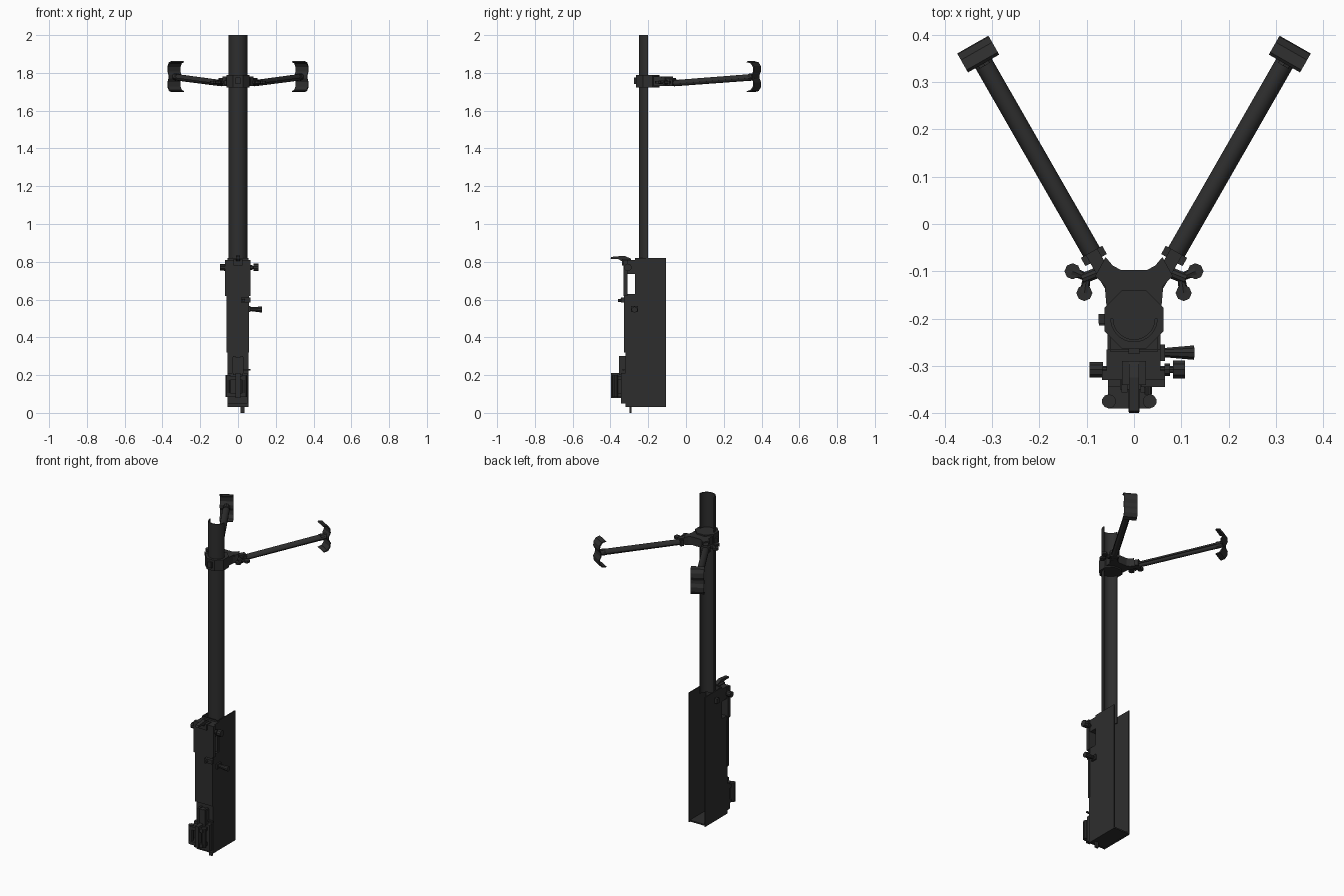
import bpy, bmesh, math
from mathutils import Vector

if "Cube" in bpy.data.objects:
    bpy.data.objects.remove(bpy.data.objects["Cube"])

gunmetal = bpy.data.materials.new("dark_gunmetal")
gunmetal.diffuse_color = (0.027, 0.027, 0.027, 1)
gunmetal.use_nodes = True
gunmetal.node_tree.nodes["Principled BSDF"].inputs["Base Color"].default_value = gunmetal.diffuse_color


def finish(name, bm, smooth=False):
    bmesh.ops.recalc_face_normals(bm, faces=bm.faces)
    me = bpy.data.meshes.new(name)
    bm.to_mesh(me)
    bm.free()
    me.materials.append(gunmetal)
    ob = bpy.data.objects.new(name, me)
    bpy.context.collection.objects.link(ob)
    if smooth:
        bpy.context.view_layer.objects.active = ob
        ob.select_set(True)
        bpy.ops.object.shade_smooth_by_angle(angle=math.radians(35))
        ob.select_set(False)
    return ob


def prism(name, pts, vec):
    """Closed polygon extruded along vec."""
    bm = bmesh.new()
    f = bm.faces.new([bm.verts.new(p) for p in pts])
    r = bmesh.ops.extrude_face_region(bm, geom=[f])
    bmesh.ops.translate(bm, vec=Vector(vec),
                        verts=[g for g in r["geom"] if isinstance(g, bmesh.types.BMVert)])
    return finish(name, bm)


def box(name, x0, x1, y0, y1, z0, z1):
    return prism(name, [(x0, y0, z0), (x1, y0, z0), (x1, y1, z0), (x0, y1, z0)], (0, 0, z1 - z0))


def rod(name, p0, p1, r0, r1=None, n=10, smooth=False):
    p0, p1 = Vector(p0), Vector(p1)
    d = p1 - p0
    bm = bmesh.new()
    bmesh.ops.create_cone(bm, cap_ends=True, segments=n, radius1=r0,
                          radius2=r0 if r1 is None else r1, depth=d.length)
    bm.transform(d.to_track_quat('Z', 'Y').to_matrix().to_4x4())
    bmesh.ops.translate(bm, vec=(p0 + p1) / 2, verts=bm.verts)
    return finish(name, bm, smooth)


def half_pipe(name, p0, p1, side, up, r, t, n=12):
    """Half tube bulging towards 'up', open on the other side."""
    p0, p1, side, up = map(Vector, (p0, p1, side, up))
    arc = [i * math.pi / n for i in range(n + 1)]
    ring = [(r, a) for a in arc] + [(r - t, a) for a in reversed(arc)]
    ob = prism(name, [p0 + side * q * math.cos(a) + up * q * math.sin(a) for q, a in ring], p1 - p0)
    bpy.context.view_layer.objects.active = ob
    ob.select_set(True)
    bpy.ops.object.shade_smooth_by_angle(angle=math.radians(35))
    ob.select_set(False)


# Barrel shroud: front half of a tube
half_pipe("barrel_shroud", (0, -0.2, 0.78), (0, -0.2, 2), (1, 0, 0), (0, -1, 0), 0.05, 0.006, 16)

# Receiver: open-backed channel, side walls notched at the upper front
for s, nm in ((1, "right"), (-1, "left")):
    x = 0.056 * s
    yz = [(-0.32, 0.03), (-0.105, 0.03), (-0.105, 0.82), (-0.265, 0.82), (-0.265, 0.62), (-0.32, 0.62)]
    prism("receiver_wall_" + nm, [(x, y, z) for y, z in yz], (-0.006 * s, 0, 0))
box("receiver_floor", -0.05, 0.05, -0.315, -0.108, 0.034, 0.042)
box("receiver_front_lower", -0.05, 0.05, -0.32, -0.312, 0.03, 0.32)
box("receiver_front_plate", -0.06, 0.058, -0.327, -0.312, 0.32, 0.62)
box("receiver_upper_back", -0.05, 0.05, -0.271, -0.265, 0.62, 0.82)

# Feed cover in front of the notch, with top and bottom bridges
box("feed_cover", -0.068, 0.066, -0.33, -0.31, 0.62, 0.81)
box("feed_bridge_top", -0.058, 0.056, -0.312, -0.265, 0.735, 0.81)
box("feed_bridge_bottom", -0.058, 0.056, -0.312, -0.265, 0.6, 0.63)
box("cover_latch", -0.025, 0.025, -0.34, -0.29, 0.78, 0.815)

# Rear sight lever on the top front
prism("sight_lever", [(-0.011, y, z) for y, z in
      [(-0.4, 0.815), (-0.36, 0.815), (-0.335, 0.80), (-0.29, 0.80), (-0.29, 0.815),
       (-0.325, 0.832), (-0.395, 0.826)]], (0.022, 0, 0))

# Side knobs, cocking handle and small levers
rod("knob_axle", (-0.08, -0.308, 0.77), (0.09, -0.308, 0.77), 0.008)
rod("knob_right", (0.083, -0.308, 0.77), (0.108, -0.308, 0.77), 0.02)
rod("knob_right_collar", (0.064, -0.308, 0.77), (0.076, -0.308, 0.77), 0.014)
rod("knob_left", (-0.094, -0.308, 0.77), (-0.066, -0.308, 0.77), 0.017)
rod("cocking_handle", (0.05, -0.272, 0.55), (0.127, -0.272, 0.547), 0.009, 0.016)
box("cocking_block", 0.055, 0.066, -0.29, -0.255, 0.535, 0.565)
rod("cover_pin", (0.03, -0.30, 0.60), (0.03, -0.36, 0.594), 0.011, 0.008)
box("cover_pin_plate", 0.015, 0.066, -0.345, -0.325, 0.585, 0.61)
box("left_catch", -0.074, -0.056, -0.215, -0.195, 0.75, 0.78)

# Firing grip assembly at the lower front
box("grip_base", -0.055, 0.05, -0.345, -0.318, 0.05, 0.21)
box("grip_housing", -0.03, 0.03, -0.35, -0.318, 0.21, 0.295)
for s, nm in ((1, "right"), (-1, "left")):
    box("grip_rail_" + nm, 0.02 * s - 0.006, 0.02 * s + 0.006, -0.356, -0.32, 0.2, 0.3)
    rod("spade_grip_" + nm, (-0.01 + 0.043 * s, -0.375, 0.085), (-0.01 + 0.043 * s, -0.375, 0.2), 0.015)
for z, nm in ((0.095, "lower"), (0.185, "upper")):
    box("grip_bar_" + nm, -0.055, 0.035, -0.39, -0.34, z - 0.01, z + 0.01)
box("trigger", -0.012, 0.012, -0.398, -0.345, 0.08, 0.21)
box("grip_side_tab", 0.03, 0.066, -0.335, -0.325, 0.225, 0.233)
box("bottom_stop", 0.014, 0.034, -0.298, -0.288, 0.0, 0.04)

# Bipod clamp: octagonal collar and forked yoke
a8 = [math.pi / 8 + i * math.pi / 4 for i in range(8)]
prism("clamp_collar", [(0.067 * math.cos(a), -0.202 + 0.067 * math.sin(a), 1.722) for a in a8], (0, 0, 0.066))
box("clamp_tab", -0.012, 0.012, -0.275, -0.26, 1.74, 1.775)
box("clamp_catch", -0.075, -0.055, -0.21, -0.19, 1.735, 1.76)
half = [(0.028, -0.097), (0.045, -0.088), (0.06, -0.07), (0.082, -0.11), (0.062, -0.13), (0.056, -0.2)]
prism("bipod_yoke", [(x, y, 1.73) for x, y in half] +
      [(-x, y, 1.73) for x, y in reversed(half)], (0, 0, 0.05))

# Bipod legs, mirrored left and right
for s, nm in ((1, "right"), (-1, "left")):
    u = Vector((0.495 * s, 0.869, 0))           # outward along the leg
    p = Vector((0.869, -0.495 * s, 0))          # across the leg
    up = Vector((0, 0, 1))
    root, tip = Vector((0.075 * s, -0.085, 1.742)), Vector((0.331 * s, 0.362, 1.78))
    half_pipe("leg_" + nm, root.lerp(tip, 0.05) - up * 0.002, tip - up * 0.005, p, up, 0.02, 0.005, 8)
    half_pipe("leg_lining_" + nm, root.lerp(tip, 0.05), tip - up * 0.005, p, -up, 0.015, 0.004, 6)
    # hinge block and collar
    for part, a, b, w, z0, z1 in (("hinge_", -0.05, 0.03, 0.014, 1.733, 1.772),
                                  ("leg_collar_", 0.01, 0.03, 0.026, 1.73, 1.765)):
        c = Vector((root.x, root.y, z0))
        prism(part + nm, [c + u * a - p * w, c + u * b - p * w, c + u * b + p * w, c + u * a + p * w],
              (0, 0, z1 - z0))
    # wing nut
    hub = Vector((0.1 * s, -0.113, 1.75))
    rod("wing_bolt_" + nm, (0.07 * s, -0.1, 1.75), hub + Vector((0.01 * s, -0.003, 0)), 0.012)
    for k, end in enumerate(((0.13, -0.1), (0.105, -0.146))):
        e = Vector((end[0] * s, end[1], 1.75))
        rod("wing_arm_%s_%d" % (nm, k), hub, e, 0.008, 0.01, 8)
        rod("wing_lobe_%s_%d" % (nm, k), e - up * 0.007, e + up * 0.007, 0.017, None, 8)
    # curled foot plate
    top = [(-0.02, 0.082), (0.004, 0.076), (0.018, 0.056), (0.02, 0.03), (0.01, 0.01)]
    outer = top + [(a, -b) for a, b in reversed(top)]
    inner = [(a - 0.006, b * 0.93) for a, b in reversed(outer)]
    prism("foot_" + nm, [tip + u * a + up * b - p * 0.038 for a, b in outer + inner], p * 0.076)
    rod("foot_socket_" + nm, tip - u * 0.03 - up * 0.003, tip + u * 0.01, 0.02, 0.017, 10)
